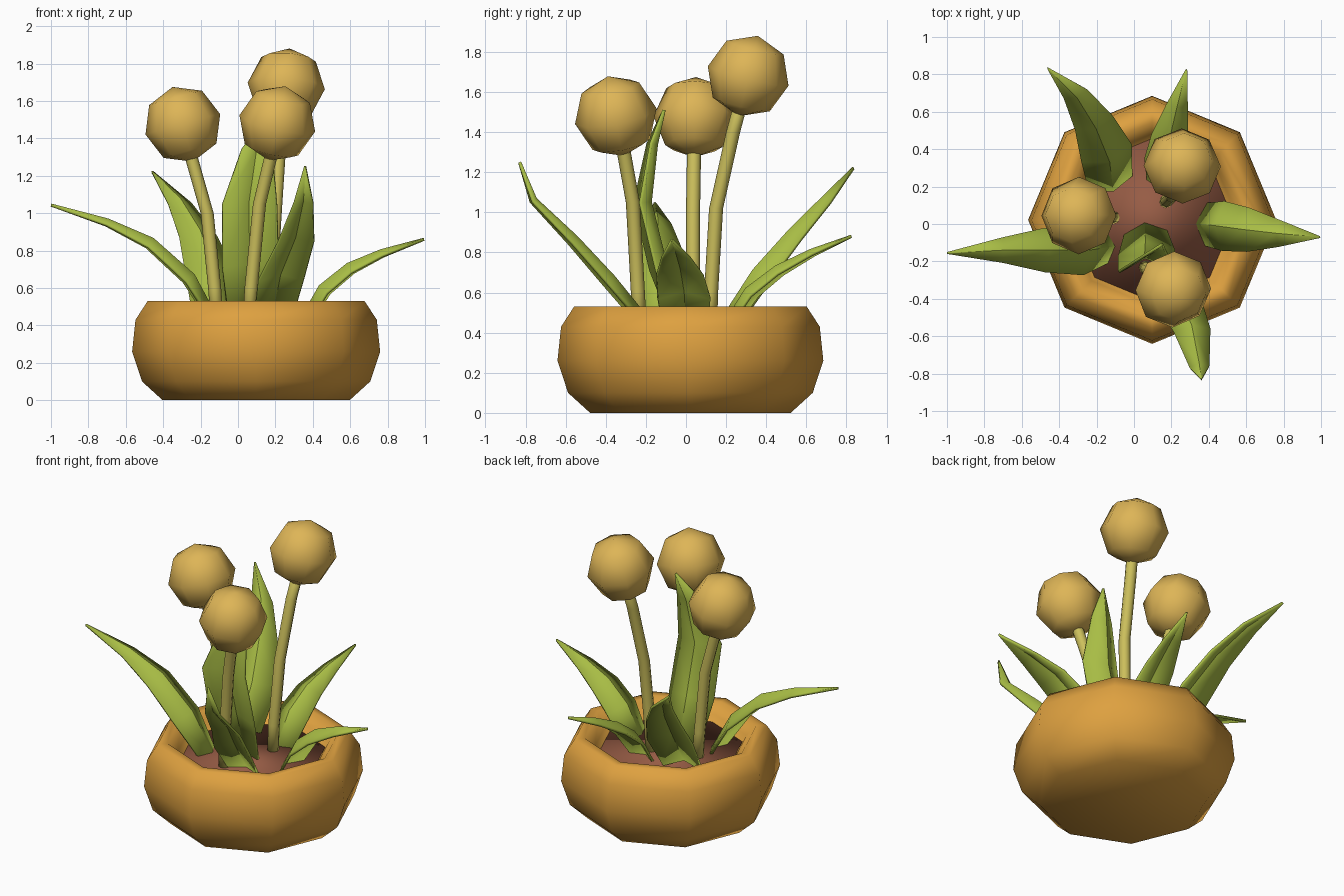
import bpy, bmesh, math
from mathutils import Vector

if "Cube" in bpy.data.objects:
    bpy.data.objects.remove(bpy.data.objects["Cube"])


def material(name, rgb):
    m = bpy.data.materials.new(name)
    lin = [((c + 0.055) / 1.055) ** 2.4 for c in rgb]
    m.diffuse_color = (*lin, 1)
    m.use_nodes = True
    m.node_tree.nodes["Principled BSDF"].inputs["Base Color"].default_value = m.diffuse_color
    return m


POT = material("orange clay", (0.87, 0.63, 0.25))
SOIL = material("brown soil", (0.59, 0.36, 0.27))
LEAF = material("leaf green", (0.66, 0.74, 0.27))
STEM = material("stem yellow", (0.80, 0.75, 0.36))
BALL = material("flower gold", (0.87, 0.71, 0.34))


def finish(name, bm, mat, smooth=True):
    bmesh.ops.recalc_face_normals(bm, faces=bm.faces)
    me = bpy.data.meshes.new(name)
    bm.to_mesh(me)
    bm.free()
    me.materials.append(mat)
    for p in me.polygons:
        p.use_smooth = smooth
    ob = bpy.data.objects.new(name, me)
    bpy.context.collection.objects.link(ob)
    return ob


def skin(bm, rings, closed=True):
    """Bridge successive rings of vertices with quads."""
    for a, b in zip(rings, rings[1:]):
        n = len(a)
        for i in range(n if closed else n - 1):
            j = (i + 1) % n
            bm.faces.new((a[i], a[j], b[j], b[i]))


def lathe(name, centre, profile, mat, sides=8):
    bm = bmesh.new()
    rings = []
    for r, z in profile:
        rings.append([bm.verts.new((centre[0] + r * math.cos(2 * math.pi * i / sides),
                                    centre[1] + r * math.sin(2 * math.pi * i / sides), z))
                      for i in range(sides)])
    skin(bm, rings)
    bm.faces.new(rings[0])
    bm.faces.new(rings[-1])
    return finish(name, bm, mat)


def stem(name, pts, radius=0.035, sides=8):
    bm = bmesh.new()
    pts = [Vector(p) for p in pts]
    rings = [[bm.verts.new(p + Vector((radius * math.cos(2 * math.pi * i / sides),
                                       radius * math.sin(2 * math.pi * i / sides), 0)))
              for i in range(sides)] for p in pts]
    skin(bm, rings)
    bm.faces.new(rings[0])
    bm.faces.new(rings[-1])
    finish(name, bm, STEM)


def ball(name, centre, axis, radius=0.207):
    bm = bmesh.new()
    bmesh.ops.create_uvsphere(bm, u_segments=8, v_segments=4, radius=radius)
    ob = finish(name, bm, BALL)
    ob.location = centre
    ob.rotation_mode = 'QUATERNION'
    ob.rotation_quaternion = Vector((0, 0, 1)).rotation_difference(Vector(axis))


def leaf(name, pts, widths, side, fold=0.22):
    """Folded blade along a spine; its edges rise towards the upper side."""
    bm = bmesh.new()
    pts = [Vector(p) for p in pts]
    side = Vector(side).normalized()
    rows = []
    for i, (p, w) in enumerate(zip(pts, widths)):
        t = (pts[min(i + 1, len(pts) - 1)] - pts[max(i - 1, 0)]).normalized()
        up = side.cross(t).normalized()
        rows.append([bm.verts.new(p + side * (s * w / 2) + up * (abs(s) - 0.5) * fold * w)
                     for s in (-1, 0, 1)])
    skin(bm, rows, closed=False)
    ob = finish(name, bm, LEAF)
    sol = ob.modifiers.new("thickness", 'SOLIDIFY')
    sol.thickness = 0.016
    sol.offset = 0
    bpy.context.view_layer.objects.active = ob
    ob.select_set(True)
    bpy.ops.object.shade_smooth_by_angle(angle=math.radians(40))
    ob.select_set(False)


# Eight-sided bowl and the soil in it
C = (0.097, 0.022)
lathe("pot", C, [(0.50, 0), (0.61, 0.10), (0.663, 0.26), (0.645, 0.43), (0.58, 0.53),
                 (0.52, 0.53), (0.46, 0.47), (0.42, 0.40)], POT)
lathe("soil", C, [(0.41, 0.38), (0.435, 0.43)], SOIL)

# Three flowers: bent stem and round head
flowers = {
    "left": [(-0.11, 0.035, 0.41), (-0.125, 0.035, 0.6), (-0.165, 0.035, 1.0), (-0.25, 0.04, 1.3), (-0.295, 0.045, 1.475)],
    "front": [(0.06, -0.23, 0.41), (0.07, -0.24, 0.6), (0.115, -0.265, 1.05), (0.175, -0.31, 1.3), (0.21, -0.35, 1.48)],
    "back": [(0.17, 0.12, 0.41), (0.175, 0.125, 0.6), (0.2, 0.15, 1.02), (0.225, 0.235, 1.4), (0.258, 0.31, 1.68)],
}
for key, path in flowers.items():
    stem(key + "_stem", path)
    ball(key + "_flower", path[-1], Vector(path[-1]) - Vector(path[-3]))

# Six blades fanning out of the soil; side vector is across the blade
leaf("left_leaf", [(-0.12, -0.12, 0.41), (-0.26, -0.14, 0.65), (-0.47, -0.14, 0.84), (-0.7, -0.14, 0.95), (-1.0, -0.155, 1.043)],
     [0.16, 0.26, 0.23, 0.13, 0.004], (0.05, -1, 0))
leaf("right_leaf", [(0.36, 0.0, 0.42), (0.46, -0.01, 0.59), (0.6, -0.03, 0.705), (0.77, -0.05, 0.785), (0.995, -0.07, 0.86)],
     [0.22, 0.26, 0.23, 0.14, 0.004], (0.05, 1, 0))
leaf("back_left_leaf", [(-0.12, 0.2, 0.45), (-0.14, 0.36, 0.69), (-0.21, 0.53, 0.89), (-0.31, 0.69, 1.06), (-0.46, 0.835, 1.22)],
     [0.24, 0.28, 0.21, 0.13, 0.004], (-1, -0.35, 0))
leaf("back_right_leaf", [(0.16, 0.2, 0.42), (0.17, 0.32, 0.6), (0.19, 0.46, 0.71), (0.23, 0.63, 0.8), (0.28, 0.825, 0.88)],
     [0.18, 0.23, 0.19, 0.11, 0.004], (-1, 0.15, 0))
leaf("front_leaf", [(0.18, -0.18, 0.42), (0.23, -0.38, 0.66), (0.31, -0.56, 0.86), (0.35, -0.76, 1.06), (0.36, -0.83, 1.25)],
     [0.2, 0.24, 0.19, 0.1, 0.004], (1, 0.1, 0))
leaf("tall_leaf", [(0.06, -0.02, 0.41), (0.065, -0.13, 0.72), (0.06, -0.21, 1.05), (0.1, -0.165, 1.34), (0.15, -0.11, 1.51)],
     [0.22, 0.3, 0.29, 0.16, 0.004], (1, 0.1, 0))
